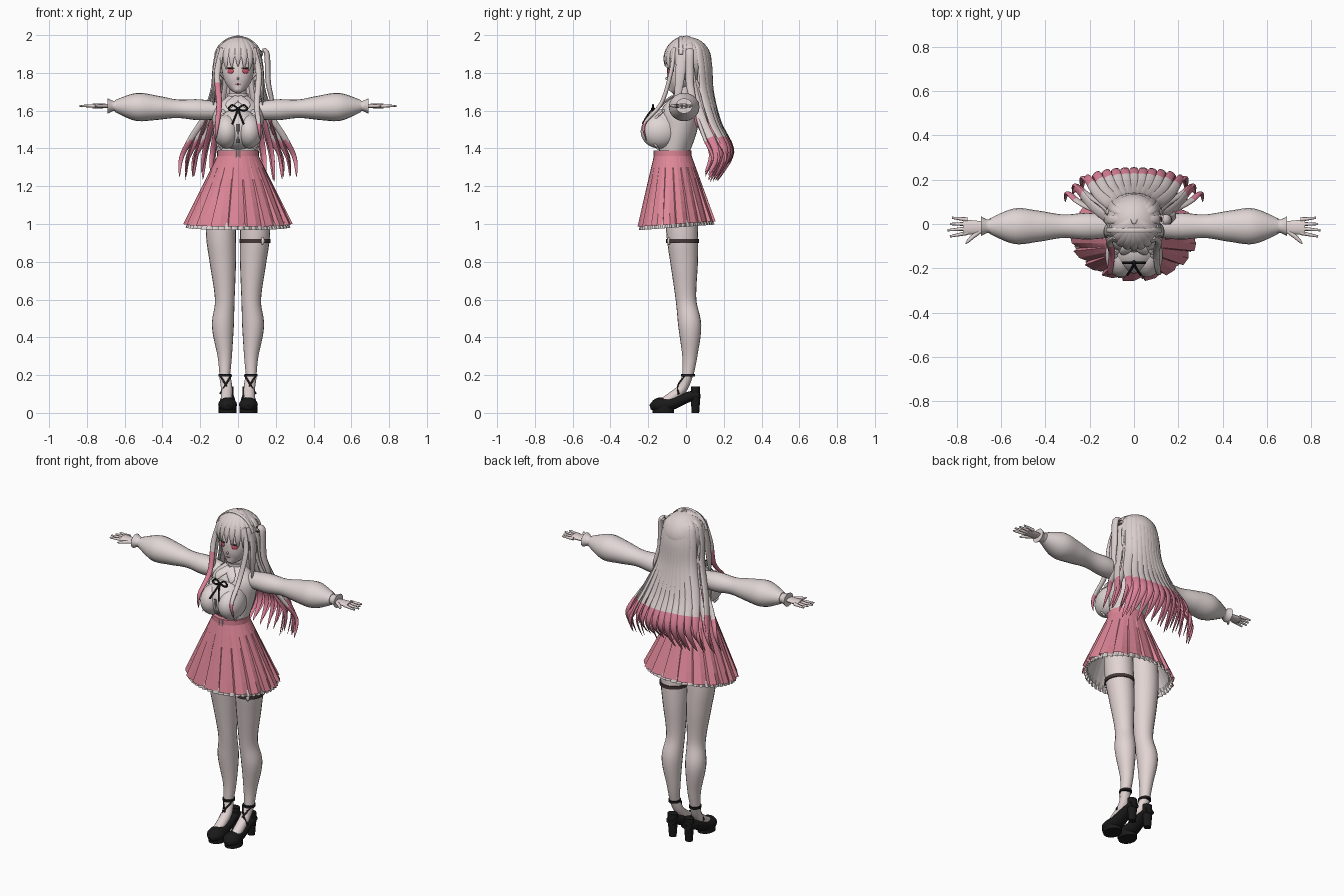
import bpy, bmesh, math, random
from mathutils import Vector, Matrix

random.seed(4)
if "Cube" in bpy.data.objects:
    bpy.data.objects.remove(bpy.data.objects["Cube"], do_unlink=True)


def material(name, red, green, blue):
    colour = (red, green, blue, 1)
    mat = bpy.data.materials.new(name)
    mat.use_nodes = True
    mat.diffuse_color = colour
    mat.node_tree.nodes["Principled BSDF"].inputs["Base Color"].default_value = colour
    return mat


SKIN = material("skin", .76, .66, .65)
CLOTH = material("pale cloth", .74, .67, .66)
HAIR = material("pale hair", .7, .62, .61)
TIP = material("pink hair", .7, .22, .31)
PINK = material("pink cloth", .73, .24, .31)
BLACK = material("black leather", .01, .01, .01)
STRAP = material("dark strap", .06, .04, .04)
EYE = material("red eye", .65, .1, .15)
GREY = material("grey trim", .2, .18, .18)
SIDES = (("left", 1), ("right", -1))
ACROSS_X, ACROSS_Y = (1, 0, 0), (0, 1, 0)


def mix(start, end, t):
    return start + (end - start) * t


def finish(name, bm, mats, cut=None, smooth=True):
    """Turn a bmesh into an object; faces under the cut height take the second material."""
    bmesh.ops.recalc_face_normals(bm, faces=bm.faces)
    for face in bm.faces:
        face.smooth = smooth
        if cut is not None and face.calc_center_median().z < cut:
            face.material_index = 1
    mesh = bpy.data.meshes.new(name)
    bm.to_mesh(mesh)
    bm.free()
    for mat in mats:
        mesh.materials.append(mat)
    if smooth:
        mesh.set_sharp_from_angle(angle=math.radians(50))
    bpy.context.scene.collection.objects.link(bpy.data.objects.new(name, mesh))


def spline(rows, steps=6):
    """Smooth curve through rows of any width."""
    rows = [Vector(row) for row in rows]
    last = len(rows) - 1
    curve = []
    for i in range(last):
        before, start, end, after = (rows[min(max(i + k, 0), last)] for k in (-1, 0, 1, 2))
        leave, arrive = (end - before) / 2, (after - start) / 2
        for k in range(steps):
            t = k / steps
            blend = t * t * (3 - 2 * t)
            curve.append(start.lerp(end, blend) + leave * t * (1 - t) ** 2 - arrive * t * t * (1 - t))
    return curve + [rows[last]]


def sweep(name, path, width, mats, flat=1, ref=ACROSS_X, sides=16, s=1, cut=None, pointed=False):
    """Elliptical tube along a path: width runs along ref, width * flat runs across it."""
    widths = width if isinstance(width, tuple) else [width] * len(path)
    rows = spline([(x * s, y, z, w) for (x, y, z), w in zip(path, widths)])
    spots = [row.xyz for row in rows]
    last = len(rows) - 1
    ref = Vector((ref[0] * s, ref[1], ref[2]))
    bm = bmesh.new()
    rings = []
    for i, row in enumerate(rows):
        along = (spots[min(i + 1, last)] - spots[max(i - 1, 0)]).normalized()
        side = (ref - along * ref.dot(along)).normalized()
        radius = row.w * (1 - .95 * (i / last) ** 4 if pointed else 1)
        angles = [math.tau * k / sides for k in range(sides)]
        rings.append([bm.verts.new(spots[i] + side * radius * math.cos(a)
                                   + along.cross(side) * radius * flat * math.sin(a)) for a in angles])
    for ring, following in zip(rings, rings[1:]):
        for k in range(sides):
            bm.faces.new((ring[k], ring[k - 1], following[k - 1], following[k]))
    bm.faces.new(rings[0])
    bm.faces.new(rings[last])
    finish(name, bm, mats if isinstance(mats, tuple) else (mats,), cut)


def both(name, *args, **options):
    for tag, s in SIDES:
        sweep(tag + "_" + name, *args, s=s, **options)


def ball(name, centre, radii, mat, turn=0, keep=None):
    bm = bmesh.new()
    place = Matrix.Translation(centre) @ Matrix.Rotation(turn, 4, 'Z') @ Matrix.Diagonal((*radii, 1))
    bmesh.ops.create_uvsphere(bm, u_segments=32, v_segments=20, radius=1, matrix=place)
    if keep:
        spare = [face for face in bm.faces if not keep(face.calc_center_median())]
        bmesh.ops.delete(bm, geom=spare, context='FACES')
    finish(name, bm, (mat,))


# Torso, bust, neck and collar
sweep("blouse_body", [(0, -.07, 1.36), (0, -.04, 1.5), (0, -.03, 1.6), (0, -.02, 1.68)],
      (.1, .13, .13, .05), CLOTH, flat=.75, sides=28)
ball("blouse_front", (0, -.11, 1.5), (.12, .11, .11), CLOTH)
sweep("neck", [(0, -.01, 1.63), (0, -.01, 1.76)], .045, SKIN)
sweep("collar_band", [(0, -.02, 1.65), (0, -.02, 1.69)], .055, CLOTH, flat=.9)
both("collar_flap", [(0, -.08, 1.67), (.04, -.12, 1.64), (.05, -.14, 1.61)], .025, CLOTH, flat=.3, pointed=True)
sweep("placket", [(0, -.22, 1.53), (0, -.22, 1.5), (0, -.2, 1.43)], .007, GREY, flat=.5)
for tag, s in SIDES:
    ball("bust_" + tag, (s * .06, -.14, 1.49), (.07, .1, .09), CLOTH)

# Zigzag frills down the blouse
edge = spline([(.08, -.12, 1.6), (.1, -.2, 1.5), (.09, -.15, 1.4)], 9)
both("blouse_frill", [(p.x + (-1) ** i * .005, p.y, p.z) for i, p in enumerate(edge)], .01, CLOTH, flat=.6)

# Ribbon bow
KNOT = Vector((0, -.175, 1.61))
both("bow_loop", [KNOT + Vector((x, 0, z)) for x, z in ((0, 0), (.03, .02), (.05, 0), (.03, -.01), (0, 0))],
     .005, BLACK, ref=ACROSS_Y)
both("bow_tail", [KNOT, (.01, -.2, 1.58), (.03, -.23, 1.53)], .005, BLACK)
ball("bow_knot", KNOT, (.01, .01, .01), BLACK)

# Waistband
sweep("waistband", [(0, -.07, 1.34), (0, -.07, 1.39)], .11, PINK, flat=.9, sides=28)
both("waist_stripe", [(.01, -.168, 1.34), (.01, -.168, 1.39)], .004, CLOTH)


# Pleated skirt, lining and frill
def skirt(name, mat, start, end, inset, pleat, count):
    """Cone from waist (0) to hem (1) whose pleats deepen on the way down."""
    bm = bmesh.new()
    rings = []
    for k in range(7):
        t = mix(start, end, k / 6)
        ring = []
        for i in range(count):
            for part, fold in ((0, 0), (.5, .2), (.9, 1)):
                angle = math.tau * (i + part) / count
                radius = inset * (1 - pleat * t * fold)
                x = mix(.11, .29, t) * radius * math.cos(angle)
                y = mix(.1, .21, t) * radius * math.sin(angle)
                ring.append(bm.verts.new((x, y + mix(-.07, -.05, t), mix(1.36, 1, t) + y * t * .07)))
        rings.append(ring)
    for ring, following in zip(rings, rings[1:]):
        for k in range(len(ring)):
            bm.faces.new((ring[k - 1], ring[k], following[k], following[k - 1]))
    finish(name, bm, (mat,), smooth=False)


skirt("skirt", PINK, 0, 1, 1, .09, 18)
skirt("skirt_lining", CLOTH, .1, 1, .9, 0, 18)
skirt("hem_frill", CLOTH, .95, 1.05, .93, .05, 48)

# Legs and feet
ANKLE = Vector((.07, .01, .2))
both("leg", [(.09, -.03, 1.15), (.09, -.02, .95), (.08, -.01, .8), (.07, 0, .6), (.08, .02, .46), (.07, .02, .3),
             ANKLE], (.08, .08, .07, .052, .058, .038, .028), SKIN, flat=1.05, sides=20)
both("foot", [ANKLE, (.06, -.02, .13), (.06, -.08, .08), (.06, -.14, .04)], .03, SKIN, flat=.9)

# High-heeled shoes with laced ankles
SHOE = .055
both("shoe", [(SHOE, .07, .1), (SHOE, 0, .08), (SHOE, -.08, .05), (SHOE, -.15, .04), (SHOE, -.19, .03)],
     (.03, .036, .045, .048, .015), BLACK, flat=.8)
both("platform", [(SHOE, -.12, 0), (SHOE, -.12, .04)], .048, BLACK, flat=1.2)
both("heel_counter", [(SHOE, .05, .08), (SHOE, .05, .14)], .03, BLACK, flat=.8)
both("heel", [(SHOE, .05, .1), (SHOE, .05, 0)], (.03, .022), BLACK, flat=.9)
up = Vector((0, 0, .007))
both("ankle_strap", [ANKLE - up, ANKLE + up], .034, BLACK, flat=1.1)
for label, way in (("inner", -1), ("outer", 1)):
    both(label + "_lace", [(.065 + way * x, y, z) for x, y, z in ((.03, 0, .2), (0, -.04, .15), (-.03, -.04, .1))],
         .005, BLACK)

# Puffed sleeves and frilled cuffs
HAND = 1.625
both("sleeve", [(.1 + i * .11, -.01, 1.6 + i * .005) for i in range(6)], (.05, .06, .053, .07, .08, .035),
     CLOTH, flat=.92, ref=ACROSS_Y, sides=20)
both("cuff", [(x, -.01, HAND) for x in (.64, .66, .69)], (.035, .03, .045), CLOTH, flat=.9, ref=ACROSS_Y)

# Hands
both("palm", [(x, -.015, HAND) for x in (.66, .71, .77)], (.022, .03, .035), SKIN, flat=.4, ref=ACROSS_Y)
for i, finger in enumerate(("index", "middle", "ring", "little")):
    y = mix(-.04, .02, i / 3)
    reach = .84 - .01 * abs(i - 1)
    both(finger + "_finger", [(.75, y, HAND), (reach, y * 1.4, HAND)], (.01, .005), SKIN, ref=ACROSS_Y, sides=8)
both("thumb", [(.69, -.03, HAND), (.73, -.06, HAND), (.76, -.09, HAND)], .01, SKIN, sides=8,
     ref=ACROSS_Y, pointed=True)

# Thigh strap
sweep("thigh_strap", [(.09, -.018, .9), (.09, -.018, .92)], .083, STRAP, flat=1.05, sides=24)
ball("strap_clasp", (.13, -.09, .91), (.01, .01, .02), CLOTH)

# Head and face
sweep("head", [(0, -.08, 1.7), (0, -.05, 1.74), (0, -.02, 1.81), (0, 0, 1.92)],
      (.015, .06, .085, .075), SKIN, flat=.95, sides=28)
ball("nose", (0, -.1, 1.77), (.006, .01, .008), SKIN)
ball("mouth", (0, -.094, 1.74), (.012, .004, .003), EYE)
for tag, s in SIDES:
    ball("eye_" + tag, (s * .04, -.09, 1.81), (.018, .006, .014), EYE, s * .4)
    ball("lash_" + tag, (s * .04, -.091, 1.825), (.022, .006, .004), STRAP, s * .4)

# Hair cap, fringe and headband
CROWN, ROUND = Vector((0, .01, 1.865)), .125
ball("hair_cap", CROWN, (ROUND, ROUND, ROUND), HAIR, keep=lambda p: p.y > -.03 or p.z > 1.88)
for i in range(9):
    turn = math.radians(mix(-64, 64, i / 8))
    outward = Vector((math.sin(turn), -math.cos(turn), 0))
    low = -14 - random.uniform(0, 8) - 10 * abs(outward.x)
    slopes = [math.radians(mix(86, low, k / 5)) for k in range(6)]
    path = [CROWN + (outward * math.cos(e) + Vector((0, 0, math.sin(e)))) * ROUND for e in slopes]
    sweep("fringe_lock_%d" % i, path, .022, HAIR, flat=.35, ref=(-outward.y, outward.x, 0),
          sides=8, pointed=True)
arc = [math.pi * k / 12 for k in range(1, 12)]
sweep("headband", [CROWN + Vector((math.cos(a), -.3, math.sin(a))) * ROUND for a in arc], .011, CLOTH,
      flat=.5, ref=ACROSS_Y)


# Long back hair in two layers, pale above and pink below
def back_layer(name, count, shrink, cut):
    """Each point gives spread, depth at the sides, extra depth at the middle, and height."""
    fall = ((.02, .02, .01, 1.98), (.1, .02, .08, 1.94), (.125, .02, .11, 1.85), (.14, .04, .1, 1.7),
            (.2, .09, .09, 1.54), (.26, .16, .09, 1.38), (.28, .12, .05, 1.25))
    for i in range(count):
        u = mix(-1, 1, i / (count - 1))
        middle = math.sqrt(1 - u * u)
        stray = random.uniform(-.03, .03)
        path = [(x * u * shrink, (y + extra * middle) * shrink, z + stray * (z < 1.3))
                for x, y, extra, z in fall]
        widths = tuple(mix(.014, .036, k / 6) for k in range(7))
        sweep("%s_%d" % (name, i), path, widths, (HAIR, TIP), flat=.35, ref=(middle + .05, -u, 0),
              sides=10, cut=cut, pointed=True)


back_layer("back_lock", 13, 1, 1.46)
back_layer("inner_lock", 11, .86, 1.56)

# Locks that frame the face, and curling side wings
for tag, s in SIDES:
    sweep("front_lock_" + tag, [(.08, -.06, 1.93), (.11, -.08, 1.8), (.1, -.13, 1.64), (.11, -.22, 1.53),
          (.12, -.21, 1.44)], .016, (HAIR, TIP), flat=.7, s=s, cut=mix(1.64, 1.54, s), pointed=True)
both("ear_lock", [(.1, -.02, 1.93), (.125, -.03, 1.8), (.13, -.05, 1.62)], .028, HAIR, flat=.4,
     ref=ACROSS_Y, pointed=True)
for i in range(3):
    d = i * .035
    both("side_wing_%d" % i, [(.1, .05, 1.76), (.17 - d / 2, .06 + d, 1.58), (.25 - d, .1 + d, 1.45),
         (.3 - d, .14 + d, 1.35), (.31 - d, .1 + d, 1.25)], .017, (HAIR, TIP), flat=.6, cut=1.44, pointed=True)

# Single tied tail at the side of the head
sweep("side_tail", [(.1, .02, 1.89), (.15, .02, 1.91), (.16, .02, 1.75), (.18, .04, 1.64), (.17, .06, 1.5)],
      .015, (HAIR, TIP), flat=1.5, ref=(1, 0, .4), cut=1.6, pointed=True)
ball("tail_tie", (.12, .02, 1.9), (.01, .02, .02), STRAP)
